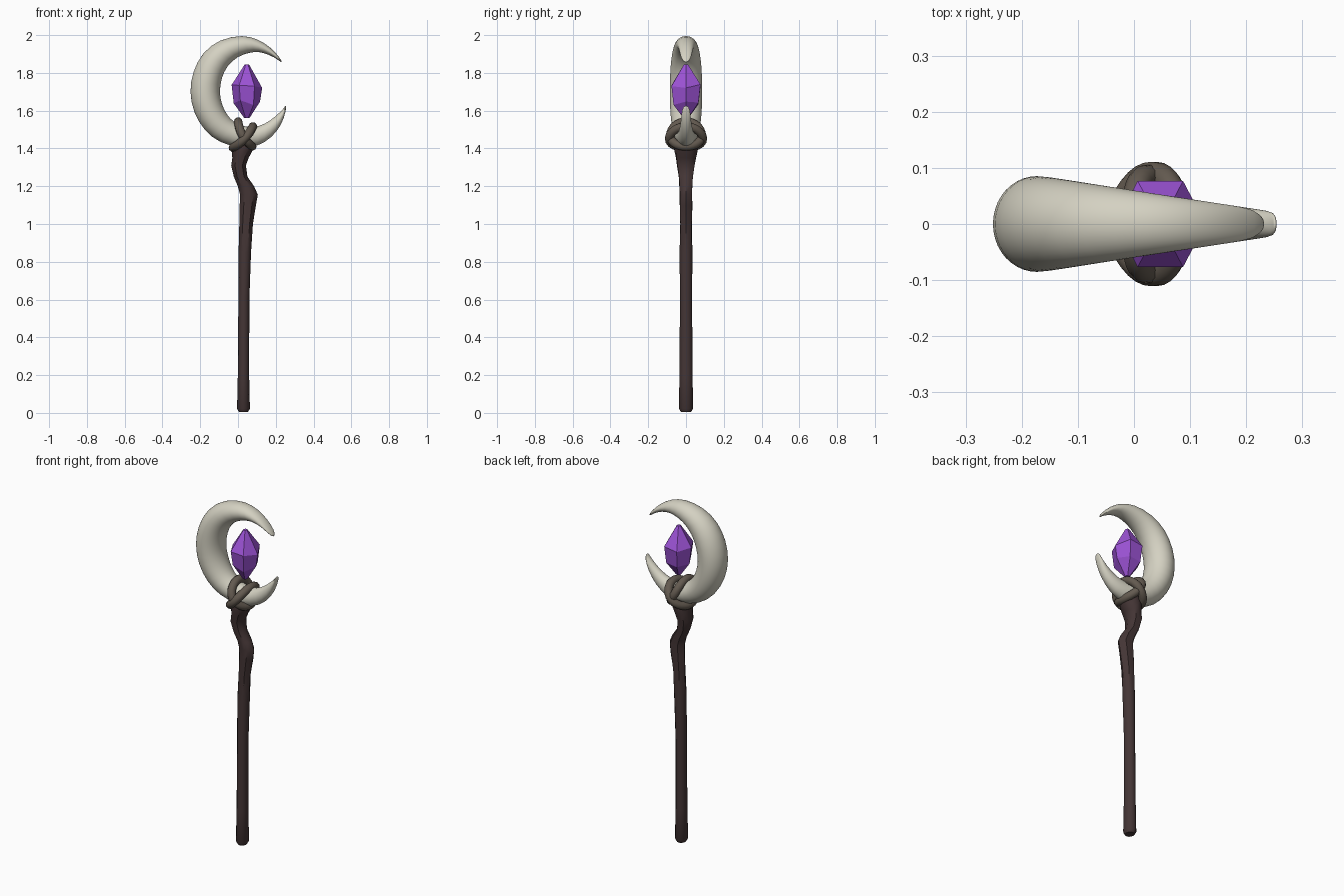
import bpy, bmesh, math, random
from mathutils import Vector

if "Cube" in bpy.data.objects:
    bpy.data.objects.remove(bpy.data.objects["Cube"])

random.seed(4)


def material(name, rgb):
    m = bpy.data.materials.new(name)
    m.diffuse_color = (*rgb, 1)
    m.use_nodes = True
    m.node_tree.nodes["Principled BSDF"].inputs["Base Color"].default_value = m.diffuse_color
    return m


BONE = material("bone", (0.66, 0.64, 0.54))
WOOD = material("dark_wood", (0.058, 0.036, 0.036))
CRYSTAL = material("purple_crystal", (0.33, 0.085, 0.66))
VINE = material("vine", (0.125, 0.102, 0.08))


def loft(name, rings, mat, closed=False, subsurf=0, smooth=None):
    """Skin a list of point rings; caps the ends unless closed."""
    bm = bmesh.new()
    vs = [[bm.verts.new(p) for p in r] for r in rings]
    n = len(vs[0])
    pairs = list(zip(vs, vs[1:])) + ([(vs[-1], vs[0])] if closed else [])
    for a, b in pairs:
        for i in range(n):
            j = (i + 1) % n
            bm.faces.new((a[i], a[j], b[j], b[i]))
    if not closed:
        bm.faces.new(vs[0])
        bm.faces.new(vs[-1])
    bmesh.ops.recalc_face_normals(bm, faces=bm.faces[:])
    me = bpy.data.meshes.new(name)
    bm.to_mesh(me)
    bm.free()
    me.materials.append(mat)
    ob = bpy.data.objects.new(name, me)
    bpy.context.collection.objects.link(ob)
    if subsurf:
        mod = ob.modifiers.new("subsurf", 'SUBSURF')
        mod.levels = mod.render_levels = subsurf
    if smooth:
        bpy.ops.object.select_all(action='DESELECT')
        ob.select_set(True)
        bpy.context.view_layer.objects.active = ob
        if subsurf:
            bpy.ops.object.shade_smooth()
        else:
            bpy.ops.object.shade_smooth_by_angle(angle=math.radians(smooth))
    return ob


def ellipse(c, u, v, n, phase=0.0):
    return [c + u * math.cos(2 * math.pi * (i + phase) / n)
            + v * math.sin(2 * math.pi * (i + phase) / n) for i in range(n)]


# Crescent: outer (x, z) and inner (x, z) outline points, upper tip to lower tip
crescent = [
    (.235, 1.855, .229, 1.855), (.222, 1.882, .208, 1.872), (.167, 1.942, .172, 1.893),
    (.103, 1.980, .114, 1.913), (.025, 2.003, .060, 1.908), (-.098, 1.980, -.003, 1.886),
    (-.190, 1.910, -.056, 1.839), (-.242, 1.807, -.087, 1.775), (-.259, 1.700, -.098, 1.700),
    (-.238, 1.590, -.087, 1.638), (-.180, 1.492, -.060, 1.579), (-.098, 1.428, -.020, 1.537),
    (.008, 1.402, .040, 1.511), (.103, 1.407, .114, 1.516), (.179, 1.456, .172, 1.548),
    (.233, 1.526, .220, 1.590), (.254, 1.600, .246, 1.616), (.255, 1.626, .249, 1.626)]
rings = []
for k, (ox, oz, ix, iz) in enumerate(crescent):
    o, i = Vector((ox, 0, oz)), Vector((ix, 0, iz))
    c = (o + i) / 2
    half = min(.087, .087 - .155 * (c.x + .17))
    if k in (0, len(crescent) - 1):
        half = .008
    rings.append(ellipse(c, (o - i) / 2, Vector((0, half, 0)), 20))
loft("crescent", rings, BONE, subsurf=1, smooth=180)

# Staff: z, x centre, x radius, y radius
staff = [
    (.005, .029, .024, .027), (.022, .029, .034, .037), (.20, .029, .030, .035),
    (.60, .031, .029, .032), (.85, .036, .033, .034), (1.0, .043, .036, .035),
    (1.10, .052, .043, .036), (1.155, .058, .047, .036), (1.20, .042, .043, .038),
    (1.25, .014, .036, .042), (1.31, .003, .039, .052), (1.35, .013, .043, .058),
    (1.39, .022, .056, .062), (1.43, .028, .062, .058), (1.45, .03, .045, .045)]
rings = []
for z, x, rx, ry in staff:
    ring = ellipse(Vector((x, 0, z)), Vector((rx, 0, 0)), Vector((0, ry, 0)), 12)
    if .9 < z < 1.38:  # gnarled ridges
        for p in ring[1::2]:
            s = random.uniform(.86, .97)
            p.x, p.y = x + (p.x - x) * s, p.y * s
    rings.append(ring)
loft("staff", rings, WOOD, smooth=40)

# Crystal: faceted hexagonal gem
rings = []
for z, r in ((1.56, .014), (1.645, .074), (1.735, .086), (1.845, .012)):
    ring = ellipse(Vector((.047, 0, z)), Vector((r * .94, 0, 0)), Vector((0, r * 1.03, 0)), 6)
    if .05 < r:
        for p in ring:
            p.z += random.uniform(-.016, .016)
    rings.append(ring)
loft("crystal", rings, CRYSTAL)


# Vine bindings: two tilted loops crossing around the crescent and staff head
def vine_loop(name, top, bottom, half_y, bow, r):
    a, b = Vector((top[0], 0, top[1])), Vector((bottom[0], 0, bottom[1]))
    c, u = (a + b) / 2, (a - b) / 2
    side = Vector((u.z, 0, -u.x)).normalized()
    n = 32
    path = [c + u * math.cos(t) + Vector((0, half_y * math.sin(t), 0))
            + side * bow * math.cos(2 * t)
            for t in (2 * math.pi * k / n for k in range(n))]
    rings = []
    for k, p in enumerate(path):
        tan = (path[(k + 1) % n] - path[k - 1]).normalized()
        e1 = (side - tan * side.dot(tan)).normalized()
        rings.append(ellipse(p, e1 * r, tan.cross(e1) * r, 10))
    loft(name, rings, VINE, closed=True, smooth=60)


vine_loop("vine_loop_left", (-.006, 1.538), (.068, 1.407), .083, .008, .023)
vine_loop("vine_loop_right", (.083, 1.512), (-.022, 1.400), .089, -.006, .023)
